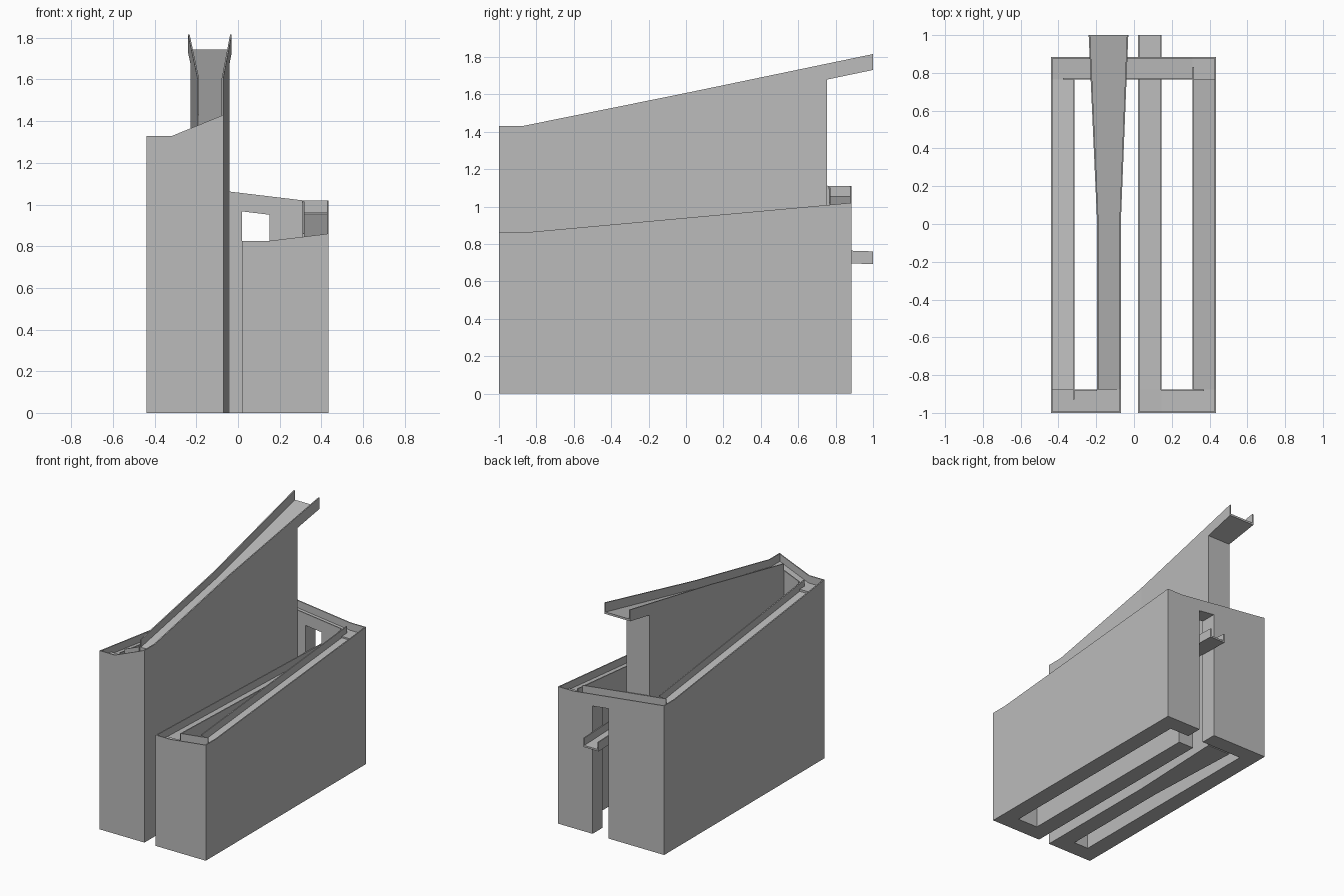
import bpy, bmesh

cube = bpy.data.objects.get("Cube")
if cube:
    bpy.data.objects.remove(cube, do_unlink=True)

grey = bpy.data.materials.new("plain grey")
grey.use_nodes = True
grey.diffuse_color = (0.5, 0.5, 0.5, 1)
grey.node_tree.nodes["Principled BSDF"].inputs["Base Color"].default_value = (0.5, 0.5, 0.5, 1)

WALL = 0.008    # rim wall thickness
SINK = 0.01     # how far rim walls reach into the floor
DEPTH = 0.055   # usual channel depth


def loft(name, axis, stations):
    """Chain of boxes through stations (along, low side, high side, bottom, top)."""
    bm = bmesh.new()
    rings = []
    for t, a, b, low, top in stations:
        corners = ((a, low), (b, low), (b, top), (a, top))
        rings.append([bm.verts.new((t, c, z) if axis == "x" else (c, t, z)) for c, z in corners])
    for r, s in zip(rings, rings[1:]):
        for i in range(4):
            j = (i + 1) % 4
            bm.faces.new((r[i], r[j], s[j], s[i]))
    bm.faces.new(rings[0])
    bm.faces.new(rings[-1])
    bmesh.ops.recalc_face_normals(bm, faces=bm.faces)
    mesh = bpy.data.meshes.new(name)
    bm.to_mesh(mesh)
    bm.free()
    mesh.materials.append(grey)
    bpy.context.collection.objects.link(bpy.data.objects.new(name, mesh))


def clip(path, t0, t1):
    """Part of a path between two positions, with interpolated ends."""
    def at(t):
        for p, q in zip(path, path[1:]):
            if p[0] <= t <= q[0]:
                f = (t - p[0]) / (q[0] - p[0])
                return tuple(u + f * (v - u) for u, v in zip(p, q))
    return [at(t0)] + [p for p in path if t0 < p[0] < t1] + [at(t1)]


def channel(name, axis, path, bodies, low_wall, high_wall):
    """Sloped channel: path (along, low side, high side, rim, depth)."""
    # bodies either stand on the ground or hang a given distance below the rim
    for i, (t0, t1, hang) in enumerate(bodies):
        loft(f"{name}_body_{i + 1}", axis,
             [(t, a, b, rim - hang if hang else 0, rim - d)
              for t, a, b, rim, d in clip(path, t0, t1)])
    loft(name + "_low_side_rim", axis,
         [(t, a, a + WALL, rim - d - SINK, rim) for t, a, b, rim, d in clip(path, *low_wall)])
    loft(name + "_high_side_rim", axis,
         [(t, b - WALL, b, rim - d - SINK, rim) for t, a, b, rim, d in clip(path, *high_wall)])


def straight(a, b, *points):
    return [(t, a, b, rim, DEPTH) for t, rim in points]


# Flared entry ramp, overhanging at the back
entry = [(-1, -0.195, -0.07, 1.43, DEPTH), (-0.875, -0.195, -0.07, 1.43, DEPTH),
         (0, -0.195, -0.07, 1.607, 0.06), (1, -0.24, -0.03, 1.815, 0.07)]
channel("entry_ramp", "y", entry, [(-0.875, 0.755, None), (0.755, 1, 0.085)],
        (-0.875, 1), (-1, 1))

# Upper front crossing
channel("upper_front_crossing", "x",
        straight(-1, -0.875, (-0.44, 1.33), (-0.315, 1.33), (-0.07, 1.43)),
        [(-0.44, -0.07, None)], (-0.44, -0.07), (-0.315, -0.195))

# Long run on the -x side
channel("upper_long_run", "y",
        straight(-0.44, -0.315, (-1, 1.33), (0.765, 1.11), (0.885, 1.11)),
        [(-0.875, 0.765, None)], (-1, 0.885), (-0.93, 0.765))

# Back crossing, bridging the exit opening
channel("back_crossing", "x",
        straight(0.765, 0.885, (-0.44, 1.11), (0.31, 1.02), (0.435, 1.02)),
        [(-0.44, 0.02, None), (0.02, 0.15, 0.088), (0.15, 0.435, None)],
        (-0.375, 0.31), (-0.44, 0.435))

# Long run on the +x side
channel("lower_long_run", "y",
        straight(0.31, 0.435, (-1, 0.86), (-0.875, 0.86), (0.885, 1.02)),
        [(-0.875, 0.765, None)], (-0.875, 0.83), (-1, 0.885))

# Lower front crossing
channel("lower_front_crossing", "x",
        straight(-1, -0.875, (0.02, 0.825), (0.145, 0.825), (0.435, 0.86)),
        [(0.02, 0.435, None)], (0.02, 0.435), (0.145, 0.37))

# Exit run, leaving through the back opening
channel("exit_run", "y", straight(0.02, 0.145, (-1, 0.825), (1, 0.76)),
        [(-0.875, 0.66, None), (0.66, 1, 0.068)], (-1, 1), (-0.875, 1))
